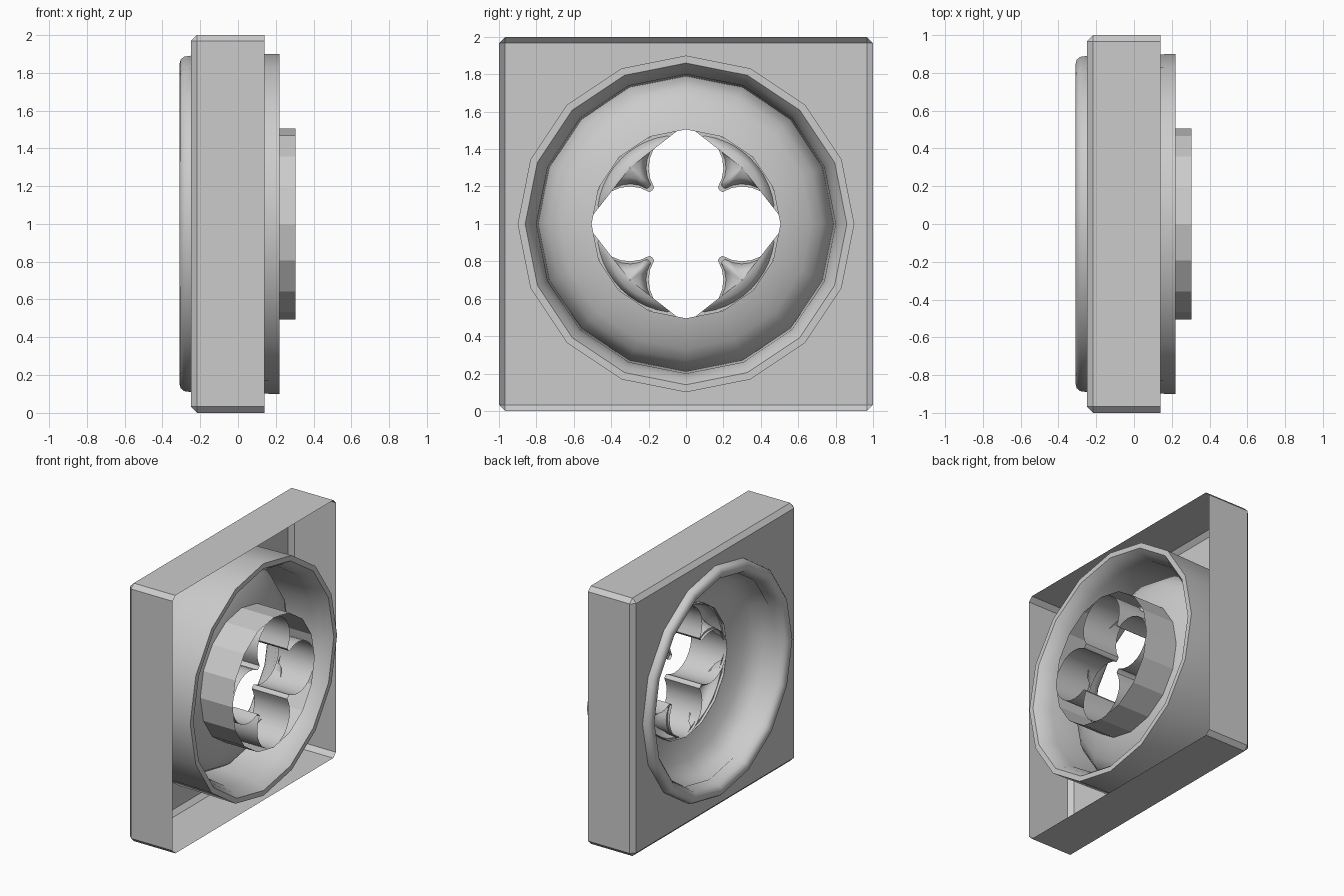
import bpy, bmesh
from math import sin, cos, pi, radians, hypot, atan2
from mathutils import Vector

if "Cube" in bpy.data.objects:
    bpy.data.objects.remove(bpy.data.objects["Cube"])

CZ = 1.0  # height of the round opening's axis


def finish(bm, name, smooth=None):
    bmesh.ops.remove_doubles(bm, verts=bm.verts, dist=0.0005)
    bmesh.ops.recalc_face_normals(bm, faces=bm.faces)
    me = bpy.data.meshes.new(name)
    bm.to_mesh(me)
    bm.free()
    ob = bpy.data.objects.new(name, me)
    bpy.context.collection.objects.link(ob)
    if smooth:
        bpy.ops.object.select_all(action='DESELECT')
        ob.select_set(True)
        bpy.context.view_layer.objects.active = ob
        bpy.ops.object.shade_smooth_by_angle(angle=radians(smooth))
    return ob


def strip(bm, loops, closed=True):
    """Skin neighbouring loops of points with quads."""
    rows = [[bm.verts.new(p) for p in l] for l in loops]
    n = len(rows[0])
    for a, b in zip(rows, rows[1:]):
        for i in range(n if closed else n - 1):
            j = (i + 1) % n
            bm.faces.new((a[i], a[j], b[j], b[i]))


def lathe(name, profile, n=16, smooth=None):
    """Revolve (x, radius) points about the x axis."""
    bm = bmesh.new()
    strip(bm, [[(x, r * cos(2 * pi * i / n), CZ + r * sin(2 * pi * i / n))
                for i in range(n)] for x, r in profile])
    return finish(bm, name, smooth)


# Square block shell, bevelled, open at the back
bm = bmesh.new()
bmesh.ops.create_cube(bm, size=1)
for v in bm.verts:
    v.co = ((0.14 if v.co.x > 0 else -0.25), v.co.y * 2, CZ + v.co.z * 2)
edges = [e for e in bm.edges if not all(v.co.x > 0 for v in e.verts)]
bmesh.ops.bevel(bm, geom=edges, offset=0.033, segments=1, affect='EDGES')
bm.normal_update()
bmesh.ops.delete(bm, geom=[f for f in bm.faces if abs(f.normal.x) > 0.99], context='FACES')
finish(bm, "block_sides")

# Face plate with the round hole
bm = bmesh.new()
angs = [2 * pi * i / 32 for i in range(32)]
inner = [(-0.25, 0.86 * cos(a), CZ + 0.86 * sin(a)) for a in angs]
outer = []
for a in angs:
    k = 0.967 / max(abs(cos(a)), abs(sin(a)))
    outer.append((-0.25, k * cos(a), CZ + k * sin(a)))
strip(bm, [inner, outer])
finish(bm, "face_plate")

# Round collar: rear lip, outer wall, rolled front lip
lathe("collar", [(-0.20, 0.79), (0.10, 0.80), (0.18, 0.83), (0.22, 0.86), (0.22, 0.90),
                 (-0.25, 0.89), (-0.285, 0.885), (-0.303, 0.87), (-0.31, 0.845),
                 (-0.303, 0.82), (-0.285, 0.80), (-0.25, 0.79), (-0.20, 0.78)], smooth=50)

# Bowl narrowing to the tracery
lathe("bowl", [(-0.21, 0.79), (-0.13, 0.77), (-0.07, 0.73), (-0.03, 0.67),
               (0.0, 0.60), (0.02, 0.545), (0.03, 0.505)], smooth=50)

# Drum around the tracery
lathe("tracery_drum", [(0.0, 0.505), (0.305, 0.505)])

# Quatrefoil outline: one quarter, from right lobe tip to top lobe tip
LR, LC, END = 0.2, 0.3, radians(213)
quarter = []
for i in range(15):
    a = (END - 0) * i / 14
    y, z = LC + LR * cos(a), LR * sin(a)
    quarter.append((y, z))
quarter = [p for p in quarter if p[1] > -0.01 and p[0] > 0.165]
quarter += [(0.18, 0.18)]
half = [(y, z) for y, z in quarter if z <= y + 1e-6]
quarter = half + [(z, y) for y, z in reversed(half[:-1])]


def turn(p, q):
    for _ in range(q):
        p = (-p[1], p[0])
    return p


bm = bmesh.new()
for q in range(4):
    pts = [turn(p, q) for p in quarter]
    strip(bm, [[(x, y, CZ + z) for y, z in pts] for x in (0.0, 0.305)], closed=False)
finish(bm, "quatrefoil_wall", smooth=35)

# Sunken spandrels between the lobes and the drum
bm = bmesh.new()
for q in range(4):
    loop = quarter[1:-1]
    arc = [(0.503 * cos(pi / 2 * t / 12), 0.503 * sin(pi / 2 * t / 12)) for t in range(11, 0, -1)]
    loop = [turn(p, q) for p in loop + arc]
    c = turn((0.30, 0.30), q)

    def ring(k, x):
        return [(x, c[0] + k * (y - c[0]), CZ + c[1] + k * (z - c[1])) for y, z in loop]
    strip(bm, [ring(1, 0.02), ring(0.86, 0.02), ring(0.74, 0.06), ring(0.5, 0.09), ring(0.02, 0.10)])
finish(bm, "spandrels", smooth=50)
